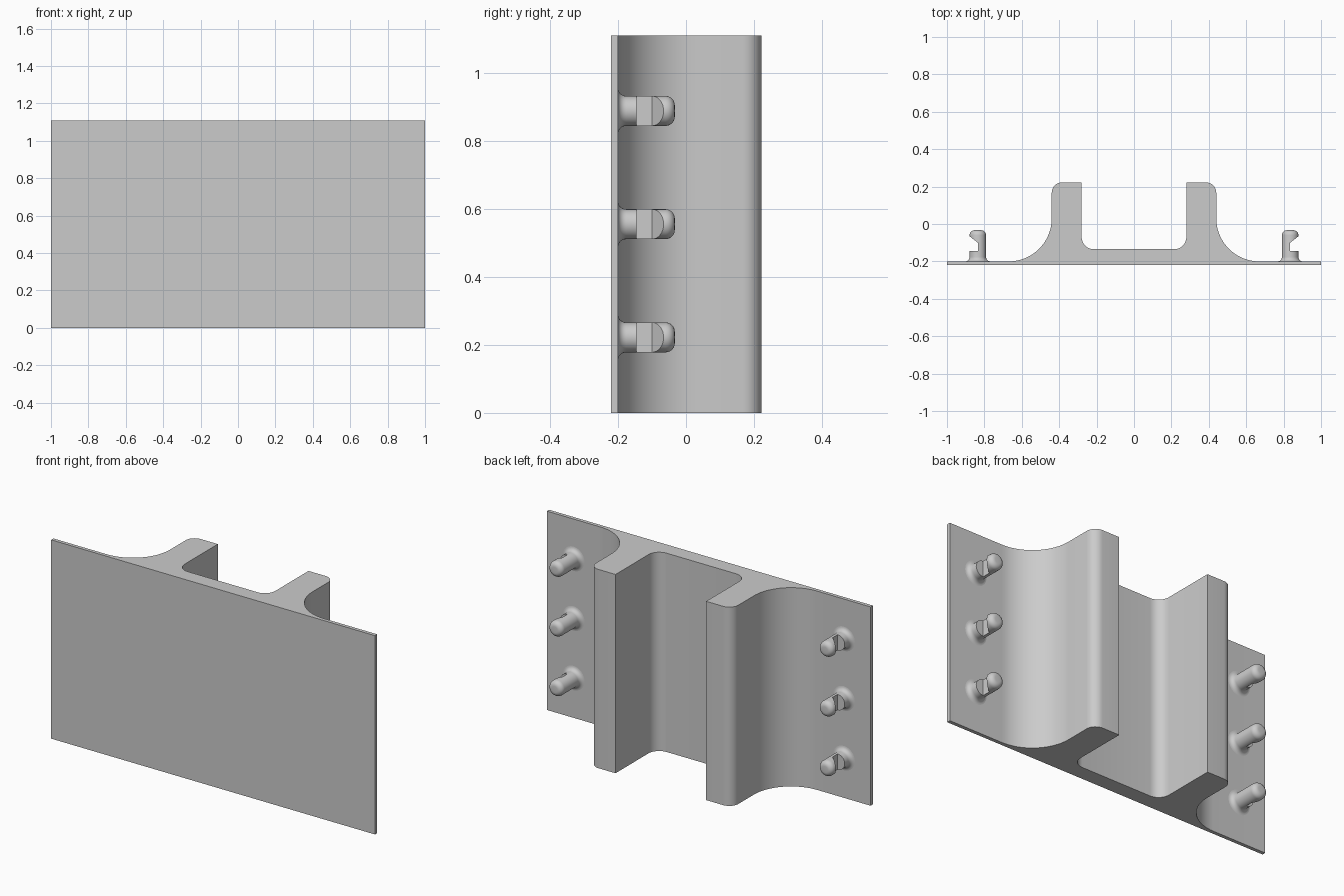
import bpy
import bmesh
from math import sin, cos, radians, pi
from mathutils import Matrix, Vector

cube = bpy.data.objects.get("Cube")
if cube:
    bpy.data.objects.remove(cube, do_unlink=True)

HEIGHT = 1.11
BACK = -0.2        # rear face of the plate, where the pegs stand
PEG_X = 0.835
PEG_R = 0.044

grey = bpy.data.materials.new("light grey")
grey.use_nodes = True
grey.diffuse_color = (0.6, 0.6, 0.6, 1)
grey.node_tree.nodes["Principled BSDF"].inputs["Base Color"].default_value = grey.diffuse_color


def arc(cx, cy, r, start, end, steps=8):
    angles = [radians(start + (end - start) * i / steps) for i in range(steps + 1)]
    return [(cx + r * cos(a), cy + r * sin(a)) for a in angles]


def add_object(name, bm):
    bmesh.ops.recalc_face_normals(bm, faces=bm.faces)
    mesh = bpy.data.meshes.new(name)
    bm.to_mesh(mesh)
    bm.free()
    mesh.materials.append(grey)
    obj = bpy.data.objects.new(name, mesh)
    bpy.context.collection.objects.link(obj)
    return obj


def extrude_profile(name, points, z0, z1):
    bm = bmesh.new()
    face = bm.faces.new([bm.verts.new((x, y, z0)) for x, y in points])
    top = bmesh.ops.extrude_face_region(bm, geom=[face])["geom"]
    verts = [v for v in top if isinstance(v, bmesh.types.BMVert)]
    bmesh.ops.translate(bm, verts=verts, vec=(0, 0, z1 - z0))
    return add_object(name, bm)


def activate(obj):
    bpy.ops.object.select_all(action="DESELECT")
    obj.select_set(True)
    bpy.context.view_layer.objects.active = obj


def smooth(obj):
    activate(obj)
    bpy.ops.object.shade_smooth_by_angle(angle=radians(30))


# Plate with two filleted ribs, extruded along its height
half = [(1, -0.22), (1, BACK)]
half += arc(0.67, 0.03, 0.23, 270, 180, 20)
half += arc(0.385, 0.167, 0.055, 0, 90)
half += [(0.28, 0.222)]
half += arc(0.215, -0.07, 0.065, 0, -90)
outline = half + [(-x, y) for x, y in reversed(half)]
smooth(extrude_profile("ribbed_plate", outline, 0, HEIGHT))


# Notched peg: turned body with a flared foot and a rounded tip
def make_peg(name, z):
    fillet, round_r, tip = 0.024, 0.027, -0.033
    profile = [(0, BACK - 0.005), (PEG_R + fillet, BACK - 0.005)]
    profile += arc(PEG_R + fillet, BACK + fillet, fillet, 270, 180, 6)
    profile += arc(PEG_R - round_r, tip - round_r, round_r, 0, 90, 6)
    profile += [(0, tip)]
    bm = bmesh.new()
    verts = [bm.verts.new((r, y, 0)) for r, y in profile]
    edges = [bm.edges.new(pair) for pair in zip(verts, verts[1:])]
    bmesh.ops.spin(bm, geom=verts + edges, cent=(0, 0, 0), axis=(0, 1, 0),
                   angle=2 * pi, steps=32)
    bmesh.ops.remove_doubles(bm, verts=bm.verts, dist=0.0001)
    bmesh.ops.translate(bm, verts=bm.verts, vec=(PEG_X, 0, z))
    peg = add_object(name, bm)

    # Outer notch with a sloped upper side
    notch = [(PEG_X, -0.145), (PEG_X + 0.09, -0.145),
             (PEG_X + 0.09, -0.03), (PEG_X, -0.1)]
    cutter = extrude_profile("notch_cutter", notch, z - 0.1, z + 0.1)
    cutter.hide_render = True
    cut = peg.modifiers.new("notch", "BOOLEAN")
    cut.operation = "DIFFERENCE"
    cut.solver = "EXACT"
    cut.object = cutter
    activate(peg)
    bpy.ops.object.modifier_apply(modifier=cut.name)
    bpy.data.objects.remove(cutter, do_unlink=True)
    smooth(peg)
    return peg


# Three pegs on each side
for label, fraction in (("lower", 0.2), ("middle", 0.5), ("upper", 0.8)):
    left = make_peg("left_peg_" + label, HEIGHT * fraction)
    right = left.copy()
    right.data = left.data.copy()
    right.name = "right_peg_" + label
    right.data.transform(Matrix.Scale(-1, 4, Vector((1, 0, 0))))
    right.data.flip_normals()
    bpy.context.collection.objects.link(right)
